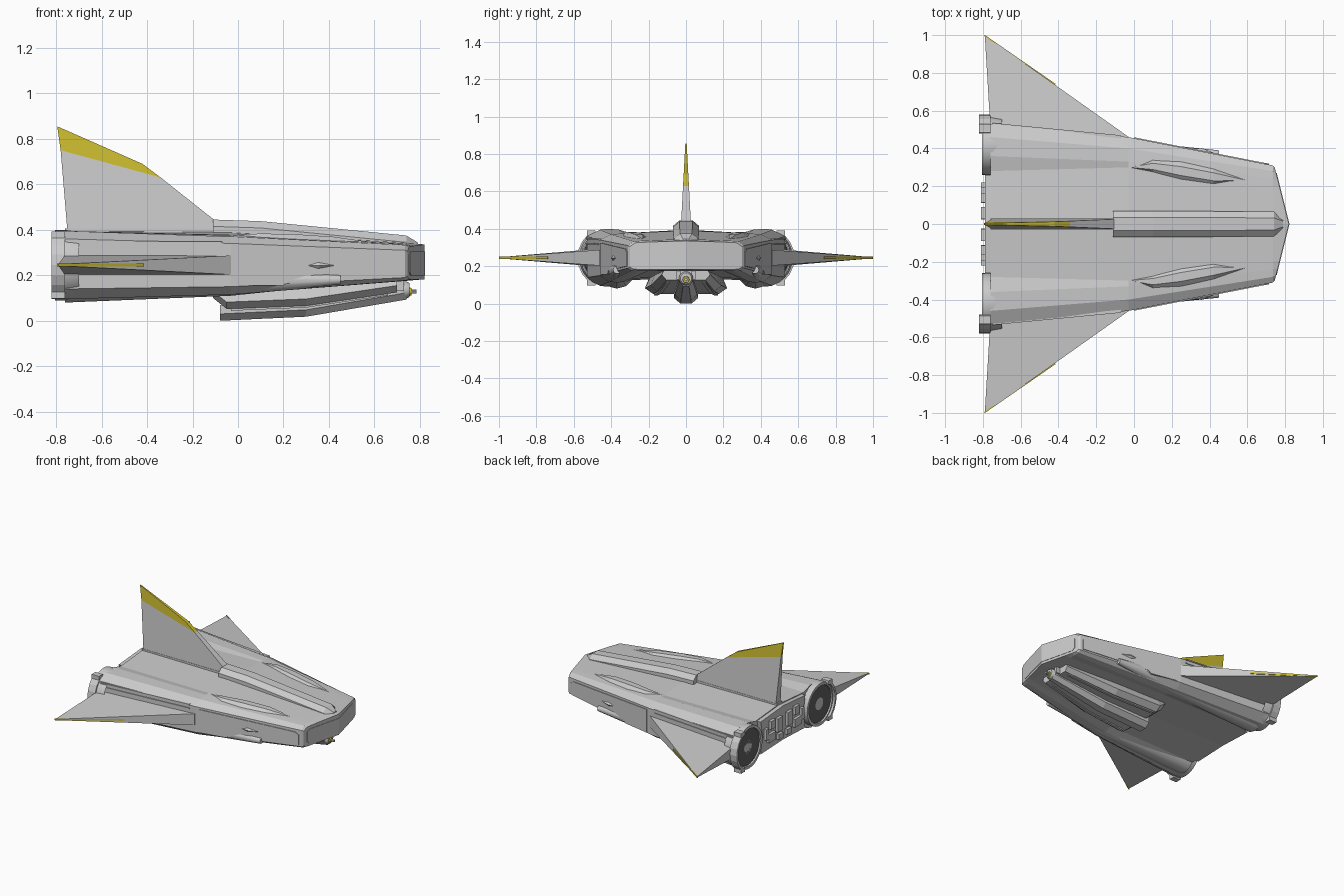
import bpy, bmesh
from math import sin, cos, pi, radians

if "Cube" in bpy.data.objects:
    bpy.data.objects.remove(bpy.data.objects["Cube"])

def material(name, col):
    m = bpy.data.materials.new(name)
    m.diffuse_color = (*col, 1)
    m.use_nodes = True
    m.node_tree.nodes["Principled BSDF"].inputs["Base Color"].default_value = m.diffuse_color
    return m

YELLOW = material("yellow_paint", (0.62, 0.52, 0.03))
DARK = material("dark_metal", (0.12, 0.12, 0.12))

def loft(name, rings, mirror=False, closed=True, caps=True, mat=None, smooth=False):
    """Skin a list of equal-length rings; optionally mirror across y = 0."""
    bm = bmesh.new()
    vs = [[bm.verts.new(p) for p in r] for r in rings]
    n = len(rings[0])
    for a, b in zip(vs, vs[1:]):
        for i in range(n if closed else n - 1):
            j = (i + 1) % n
            bm.faces.new((a[i], a[j], b[j], b[i]))
    if caps:
        bm.faces.new(vs[0])
        bm.faces.new(vs[-1][::-1])
    bmesh.ops.remove_doubles(bm, verts=bm.verts, dist=1e-5)
    bmesh.ops.recalc_face_normals(bm, faces=bm.faces)
    me = bpy.data.meshes.new(name)
    bm.to_mesh(me)
    bm.free()
    ob = bpy.data.objects.new(name, me)
    bpy.context.collection.objects.link(ob)
    if mat:
        me.materials.append(mat)
    if smooth:
        bpy.ops.object.select_all(action='DESELECT')
        ob.select_set(True)
        bpy.context.view_layer.objects.active = ob
        bpy.ops.object.shade_smooth_by_angle(angle=radians(35))
    if mirror:
        ob.modifiers.new("mirror", 'MIRROR').use_axis = (False, True, False)
    return ob

def box(name, x, y, z, **kw):
    return loft(name, [[(a, y[0], z[0]), (a, y[1], z[0]), (a, y[1], z[1]), (a, y[0], z[1])] for a in x], **kw)

def lathe(name, profile, cy, cz, sides=32, **kw):
    """Revolve (x, r) points about an axis parallel to x."""
    rings = [[(x, cy + r * cos(2 * pi * i / sides), cz + r * sin(2 * pi * i / sides))
              for i in range(sides)] for x, r in profile]
    return loft(name, rings, smooth=True, **kw)

# main hull: half cross-sections (y, z), mirrored
rear = [(0, .395), (.28, .372), (.36, .395), (.46, .395), (.53, .36), (.53, .14),
        (.46, .095), (.36, .095), (.29, .125), (0, .14)]
mid = [(0, .39), (.30, .378), (.33, .376), (.40, .37), (.46, .34), (.46, .15),
       (.41, .115), (.34, .115), (.28, .135), (0, .14)]
nose = [(0, .345), (.2, .338), (.24, .336), (.28, .333), (.31, .31), (.31, .19),
        (.29, .177), (.25, .175), (.2, .175), (0, .175)]
tip = [(y * .97, .25 + (z - .25) * .9) for y, z in nose]
rings = [[(x, y, z) for y, z in s] for x, s in ((-.76, rear), (-.03, mid), (.735, nose))]
rings.append([(.82 - .075 * y / .30, y, z) for y, z in tip])
loft("hull", rings, mirror=True, closed=False)

# inset-looking plate across the pointed nose
loft("nose_plate", [[(.82 - .25 * y + o, y, z) for y, z in ((0, .2), (.25, .2), (.27, .215), (.27, .29), (.25, .305), (0, .305))]
                    for o in (-.01, .003)], mirror=True)

# spine ridge on top
loft("spine", [[(x, -w, b), (x, -w, t - .03), (x, -w * .5, t), (x, w * .5, t), (x, w, t - .03), (x, w, b)]
               for x, w, b, t in ((-.11, .07, .37, .445), (.1, .07, .36, .438), (.74, .065, .32, .375), (.79, .03, .32, .345))])
box("fin_base", (-.76, -.1), (-.03, .03), (.37, .405))

# tail fin, thinning toward the top, with painted upper part
def fin(name, pts, mat=None):
    loft(name, [[(x, s * (.004 + .024 * (.85 - z) / .45), z) for x, z in pts] for s in (-1, 1)], mat=mat)
fin("tail_fin", [(-.75, .39), (-.78, .75), (-.34, .63), (-.10, .44), (-.10, .39)])
fin("tail_fin_tip", [(-.78, .75), (-.795, .855), (-.42, .69), (-.34, .63)], YELLOW)

# side wings with painted leading edge
loft("wing", [[(-.76, .50, .245 + s * .045), (-.03, .44, .245 + s * .042), (-.03, .462, .245 + s * .042),
               (-.79, 1.0, .245 + s * .003)] for s in (-1, 1)], mirror=True)
loft("wing_edge_stripe", [[(x, y, .239), (x + .006, y + .004, .239), (x + .006, y + .004, .251), (x, y, .251)]
                          for x, y in ((-.795, .996), (-.42, .737))], mirror=True, mat=YELLOW)

# panels lying on the hull side
def hull_y(x):
    return .46 - (x + .03) * (.07 / .73 if x < -.03 else .15 / .765)
def side_panel(name, pts, h):
    loft(name, [[(x, hull_y(x) + o, z) for x, z in pts] for o in (-.01, h)], mirror=True)
side_panel("side_panel", [(0, .325), (.69, .292), (.715, .275), (.715, .2), (.22, .175), (.2, .155), (0, .155)], .005)
for i, z in enumerate((.285, .325, .352)):
    side_panel("side_rail_%d" % i, [(-.75, z), (-.07, z - .004), (-.07, z - .012), (-.75, z - .008)], .006)

# small pointed blister on each side
c = (.36, hull_y(.36) + .018, .243)
loft("side_blister", [[(.29, hull_y(.29), .243), (.35, hull_y(.35), .262), (.45, hull_y(.45), .243), (.35, hull_y(.35), .224)],
                      [c] * 4], mirror=True, caps=False)

# long shallow blisters on the upper deck and belly
def deck_blister(name, z0, z1, up):
    path = [(-.02, .30, 0), (.1, .305, .7), (.25, .28, 1), (.42, .25, .9), (.6, .23, 0)]
    rr = []
    for x, y, k in path:
        z = z0 + (z1 - z0) * (x + .03) / .765
        w = .058 * k + .001
        rr.append([(x, y + w, z - up * .012), (x, y + w * .4, z + up * .018 * k),
                   (x, y - w * .4, z + up * .018 * k), (x, y - w, z - up * .012)])
    loft(name, rr, mirror=True)
deck_blister("deck_blister", .378, .336, 1)

# long belly ducts running forward from the engines
lathe("belly_duct", [(-.76, .10), (-.03, .07), (.45, .02)], .37, .18, sides=12, mirror=True)

# engines: nozzle, dark bowl, hub and outer shroud
EY, EZ = .415, .245
lathe("engine_nozzle", [(-.70, .145), (-.76, .155), (-.805, .155), (-.805, .135), (-.77, .128)], EY, EZ, mirror=True, caps=False)
lathe("engine_bowl", [(-.795, .137), (-.775, .10), (-.765, .05)], EY, EZ, mirror=True, mat=DARK)
lathe("engine_hub", [(-.76, .055), (-.795, .045)], EY, EZ, sides=16, mirror=True)
arc = []
for i in range(9):
    a = radians(-64 + 16 * i)
    arc.append([(x, EY + r * cos(a), EZ + r * sin(a)) for x, r in ((-.76, .14), (-.76, .165), (-.82, .165), (-.82, .148))])
loft("engine_shroud", arc, mirror=True)
for s in (-1, 1):
    box("shroud_tab", (-.82, -.76), (.485, .53), (EZ + s * .118, EZ + s * .147), mirror=True)

# rear bulkhead between the engines with raised fittings
loft("rear_bulkhead", [[(x, 0, .388), (x, .26, .368), (x, .235, .25), (x, .26, .13), (x, 0, .14)] for x in (-.74, -.79)], mirror=True)
for i, (y, z, w, h) in enumerate(((.06, .28, .03, .05), (.14, .31, .025, .03), (.15, .22, .04, .03), (.05, .19, .025, .02), (.205, .26, .015, .04))):
    box("rear_fitting_%d" % i, (-.78, -.81), (y - w, y + w), (z - h, z + h), mirror=True)

# belly plate with slanted rear, and rounded keel below it
loft("belly_plate", [[(x, -w * .85, t), (x, -w, b + .03), (x, -w * .8, b), (x, w * .8, b), (x, w, b + .03), (x, w * .85, t)]
                     for x, w, b, t in ((-.11, .2, .10, .15), (-.05, .22, .052, .15), (.3, .19, .066, .165), (.70, .13, .125, .19))])
loft("keel", [[(x, -w, t), (x, -w, b + .03), (x, -w * .45, b), (x, w * .45, b), (x, w, b + .03), (x, w, t)]
              for x, w, b, t in ((-.08, .065, 0, .07), (.3, .06, .018, .085), (.74, .035, .093, .14))])
for s in (.16, ):
    loft("belly_rail", [[(x, y, z), (x, y + .02, z), (x, y + .02, z + .03), (x, y, z + .03)]
                        for x, y, z in ((-.03, .15, .044), (.3, .125, .058), (.66, .085, .112))], mirror=True)

# nose gun under the front
lathe("gun_body", [(.60, .035), (.74, .038), (.755, .03)], 0, .135, sides=16)
lathe("gun_barrel", [(.75, .009), (.785, .009)], 0, .128, sides=10)
lathe("gun_ring", [(.75, .02), (.762, .016)], 0, .128, sides=12, mat=YELLOW)
for s in (0, 1):
    box("gun_strut", (.68, .73), (.03, .05), (.13, .18), mirror=True) if s else None
